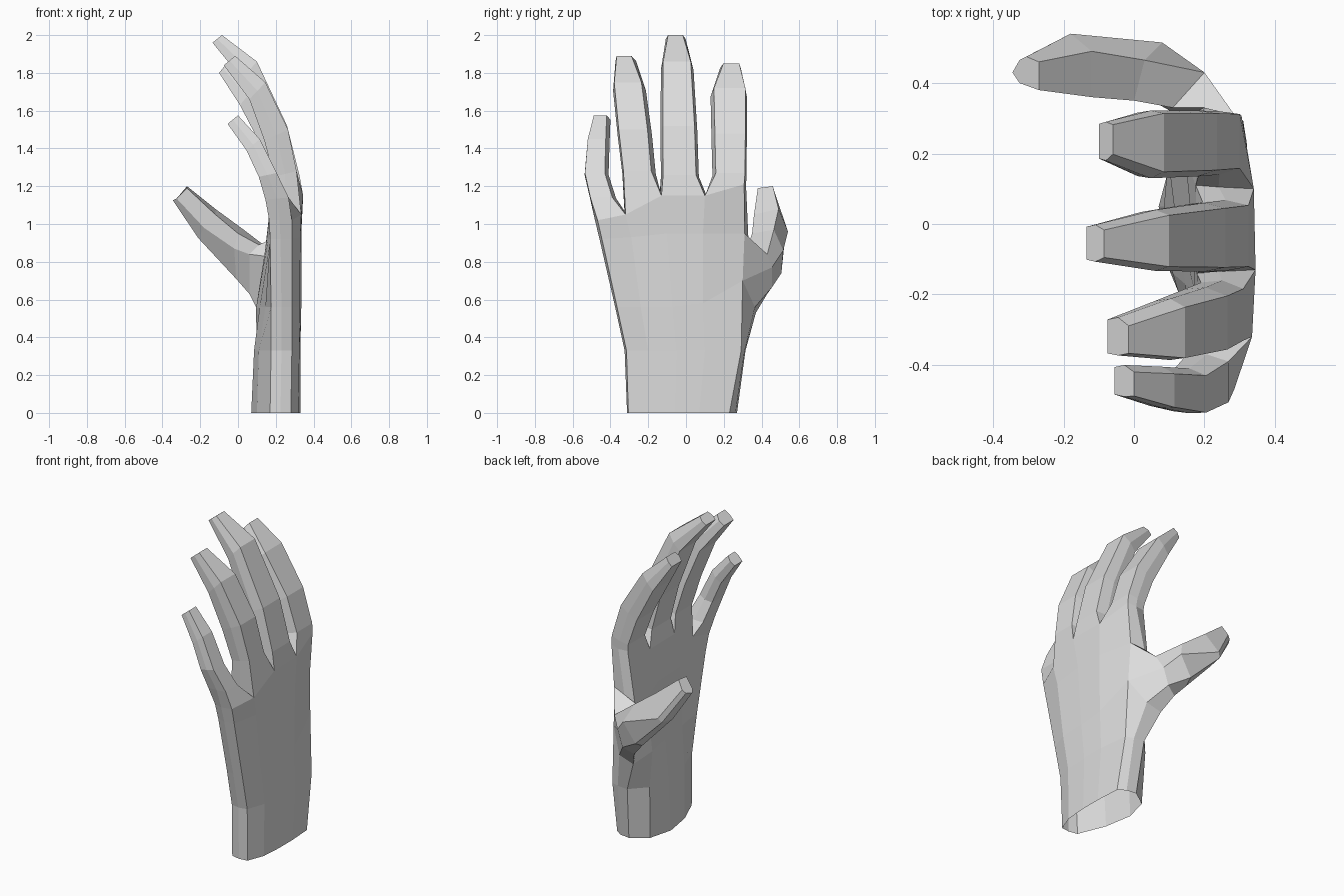
import bpy, bmesh
from mathutils import Vector

bm = bmesh.new()


def ring(points):
    return [bm.verts.new(p) for p in points]


def bridge(a, b, skip=()):
    """Join two closed loops with quads, leaving out the listed sides."""
    n = len(a)
    for i in range(n):
        if i not in skip:
            j = (i + 1) % n
            bm.faces.new((a[i], a[j], b[j], b[i]))


def limb(root, sections):
    """Grow a tapering six-sided limb from a root loop and cap its tip."""
    for pts in sections:
        nxt = ring(pts)
        bridge(root, nxt)
        root = nxt
    bm.faces.new(root)


# Wrist and palm: each loop is back of hand (5), thumb side (1), palm (5), little-finger side (1)
wrist = ring([(x, y, 0) for x, y in (
    (.28, -.305), (.32, -.20), (.33, -.06), (.33, .07), (.32, .23), (.275, .262),
    (.21, .27), (.11, .20), (.07, .05), (.10, -.13), (.17, -.30), (.225, -.312))])
forearm = ring([(x, y, .33) for x, y in (
    (.285, -.315), (.325, -.20), (.33, -.05), (.33, .10), (.31, .292), (.26, .31),
    (.19, .315), (.10, .22), (.085, .05), (.11, -.14), (.175, -.312), (.23, -.325))])
heel = ring([
    (.285, -.365, .56), (.328, -.24, .56), (.335, -.07, .56), (.33, .09, .58), (.295, .30, .70), (.21, .365, .56),
    (.11, .37, .53), (.095, .20, .55), (.115, .04, .56), (.145, -.17, .56), (.175, -.36, .56), (.23, -.375, .56)])
middle = ring([
    (.285, -.445, .92), (.33, -.29, .93), (.335, -.10, .95), (.335, .09, .95), (.285, .31, .95), (.20, .33, .93),
    (.14, .30, .83), (.145, .19, .87), (.16, .05, .92), (.172, -.19, .92), (.17, -.44, .92), (.225, -.458, .92)])
knuckles = ring([
    (.285, -.468, 1.02), (.335, -.32, 1.05), (.345, -.13, 1.15), (.34, .10, 1.15), (.305, .308, 1.21), (.25, .318, 1.20),
    (.19, .31, 1.20), (.175, .11, 1.14), (.178, -.14, 1.14), (.18, -.325, 1.05), (.165, -.465, 1.02), (.22, -.482, 1.02)])
bridge(wrist, forearm)
bridge(forearm, heel)
bridge(heel, middle, skip=(4, 5))    # the thumb grows from this gap
bridge(middle, knuckles)

# Middle points of the webs between neighbouring fingers
webs = [knuckles[11]]
for i in (1, 2, 3):
    mid = (knuckles[i].co + knuckles[10 - i].co) / 2
    webs.append(bm.verts.new((.24, mid.y, mid.z + .015)))
webs.append(knuckles[5])

# Fingers: (low, high) inset of the back, then
# y low, y high, back x, back z, palm-side x, palm-side z
fingers = [
    ((.002, .02), [
        (-.508, -.37, .268, 1.14, .145, 1.13), (-.537, -.41, .205, 1.27, .11, 1.25),
        (-.522, -.405, .115, 1.45, .045, 1.39), (-.49, -.40, 0, 1.575, -.055, 1.53)]),
    ((.006, .024), [
        (-.337, -.16, .31, 1.28, .19, 1.25), (-.362, -.18, .265, 1.50, .14, 1.44),
        (-.386, -.212, .145, 1.75, .06, 1.66), (-.373, -.265, -.015, 1.89, -.075, 1.84)]),
    ((.012, .015), [
        (-.133, .068, .325, 1.26, .195, 1.24), (-.135, .06, .26, 1.52, .14, 1.46),
        (-.133, .04, .10, 1.86, .02, 1.77), (-.107, -.002, -.085, 2.0, -.135, 1.96)]),
    ((.018, .008), [
        (.14, .32, .30, 1.27, .185, 1.24), (.135, .322, .235, 1.48, .125, 1.41),
        (.13, .322, .085, 1.72, .01, 1.63), (.18, .29, -.06, 1.85, -.10, 1.80)]),
]
PAD = .006                           # the pad is slightly narrower than the sides
for i, ((cut_lo, cut_hi), sections) in enumerate(fingers):
    root = [knuckles[i], knuckles[i + 1], webs[i + 1],
            knuckles[9 - i], knuckles[10 - i], webs[i]]
    loops = []
    for lo, hi, bx, bz, px, pz in sections:
        mx, mz = (bx + px) / 2, (bz + pz) / 2
        loops.append([(bx, lo + cut_lo, bz), (bx, hi - cut_hi, bz), (mx, hi, mz),
                      (px, hi - PAD, pz), (px, lo + PAD, pz), (mx, lo, mz)])
    limb(root, loops)

# Thumb: outer, bottom outer, bottom inner, inner, top inner, top outer
limb([heel[4], heel[5], heel[6], middle[6], middle[5], middle[4]], [
    [(.16, .455, .77), (.125, .455, .665), (.06, .43, .63),
     (.06, .345, .84), (.11, .33, .89), (.20, .43, .84)],
    [(.08, .515, .86), (.0, .505, .74), (-.01, .45, .71),
     (-.02, .36, .87), (0, .35, .95), (.03, .465, .97)],
    [(-.18, .54, .96), (-.20, .525, .935), (-.21, .43, .925),
     (-.18, .38, .98), (-.12, .36, 1.05), (-.12, .49, 1.08)],
    [(-.305, .475, 1.15), (-.325, .465, 1.13), (-.345, .43, 1.125),
     (-.325, .40, 1.135), (-.27, .38, 1.19), (-.27, .46, 1.20)],
])

bmesh.ops.recalc_face_normals(bm, faces=bm.faces)
# The outermost back-of-hand face must point towards +x
back = max(bm.faces, key=lambda f: f.calc_center_median().x)
if back.normal.dot(Vector((1, 0, 0))) < 0:
    bmesh.ops.reverse_faces(bm, faces=bm.faces)

mesh = bpy.data.meshes.new("hand")
bm.to_mesh(mesh)
bm.free()
hand = bpy.data.objects.new("hand", mesh)
bpy.context.collection.objects.link(hand)

skin = bpy.data.materials.new("light_grey")
skin.diffuse_color = (.72, .72, .72, 1)
mesh.materials.append(skin)
